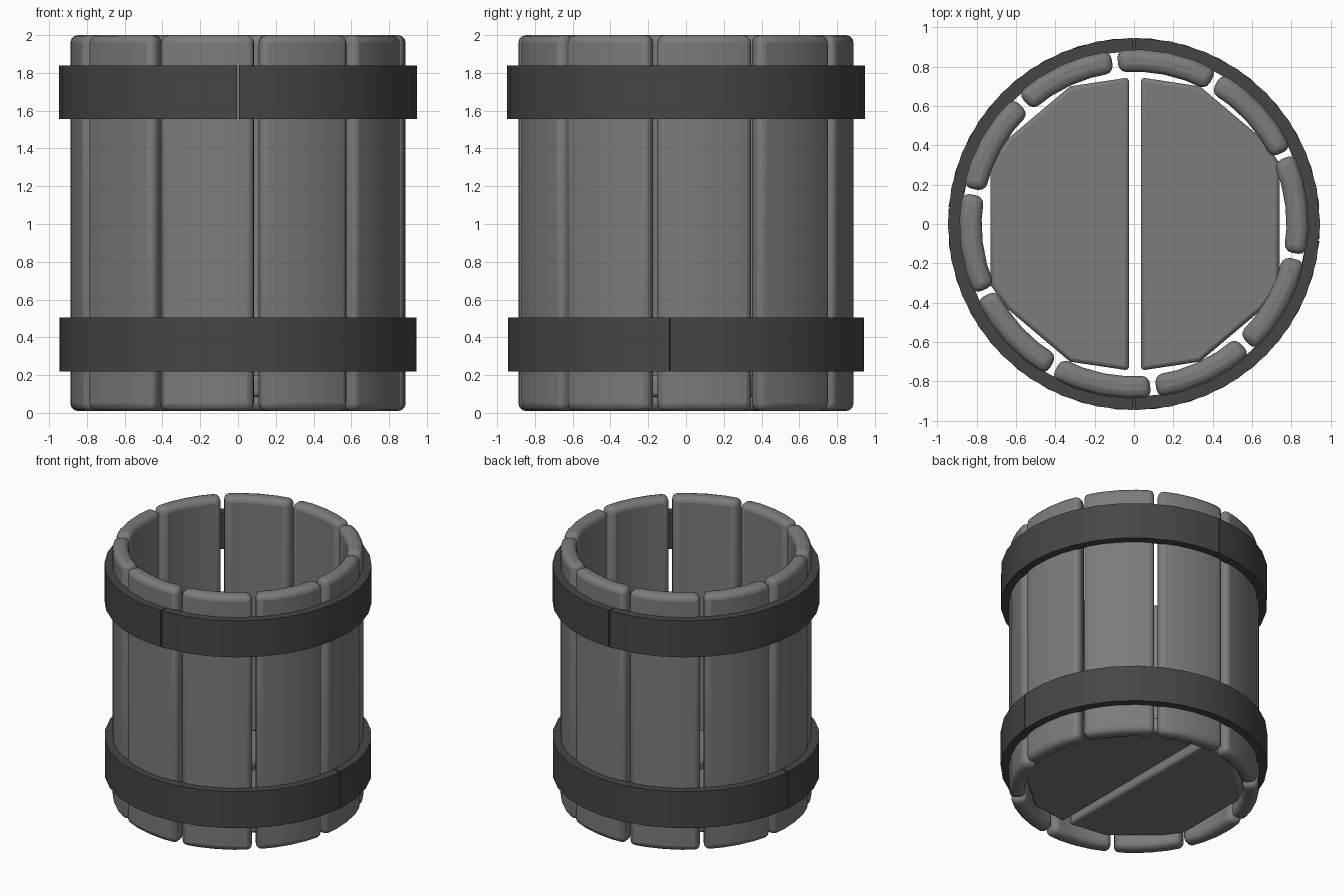
import bpy
import bmesh
from math import radians, sin, cos
from mathutils import Vector

cube = bpy.data.objects.get("Cube")
if cube:
    bpy.data.objects.remove(cube, do_unlink=True)


def make_material(name, value):
    mat = bpy.data.materials.new(name)
    mat.use_nodes = True
    colour = (value, value, value, 1)
    mat.diffuse_color = colour
    mat.node_tree.nodes["Principled BSDF"].inputs["Base Color"].default_value = colour
    return mat


wood = make_material("grey wood", 0.2)
iron = make_material("dark iron", 0.06)


def polar(radius, degrees):
    return Vector((radius * cos(radians(degrees)), radius * sin(radians(degrees))))


def arc_outline(inner, outer, start, end, steps):
    """Closed outline of a curved bar seen from above."""
    angles = [start + (end - start) * i / steps for i in range(steps + 1)]
    return [polar(outer, a) for a in angles] + [polar(inner, a) for a in reversed(angles)]


def prism(name, outline, bottom, top, mat, bevel=0, segments=1):
    """Extrude an outline upward, then round its hard edges."""
    bm = bmesh.new()
    low = [bm.verts.new((p.x, p.y, bottom)) for p in outline]
    high = [bm.verts.new((p.x, p.y, top)) for p in outline]
    count = len(outline)
    bm.faces.new(low)
    bm.faces.new(high)
    for i in range(count):
        j = (i + 1) % count
        bm.faces.new((low[i], low[j], high[j], high[i]))
    bmesh.ops.recalc_face_normals(bm, faces=bm.faces)
    mesh = bpy.data.meshes.new(name)
    bm.to_mesh(mesh)
    bm.free()
    obj = bpy.data.objects.new(name, mesh)
    bpy.context.collection.objects.link(obj)
    mesh.materials.append(mat)
    if bevel:
        mod = obj.modifiers.new("rounded edges", "BEVEL")
        mod.width = bevel
        mod.segments = segments
        mod.limit_method = "ANGLE"
        mod.angle_limit = radians(50)
    bpy.ops.object.select_all(action="DESELECT")
    obj.select_set(True)
    bpy.context.view_layer.objects.active = obj
    bpy.ops.object.shade_smooth_by_angle(angle=radians(30))
    return obj


# Ring of ten rounded staves with narrow gaps
for k in range(10):
    middle = 6.7 + 36 * k
    outline = arc_outline(0.775, 0.888, middle - 17, middle + 17, 4)
    prism(f"stave_{k + 1}", outline, 0.01, 2.0, wood, 0.04, 3)

# Two hoops, each made of two half rings with a fine seam
for name, bottom, seam in (("lower_hoop", 0.22, -5), ("upper_hoop", 1.555, 90)):
    for k in range(2):
        start = seam + 180 * k
        outline = arc_outline(0.88, 0.947, start + 0.3, start + 179.7, 16)
        prism(f"{name}_half_{k + 1}", outline, bottom, bottom + 0.285, iron)

# Floor of two half boards with a slot between them
half_board = [(0.03, 0.745), (0.33, 0.70), (0.65, 0.43), (0.735, 0.31)]
half_board += [(x, -y) for x, y in reversed(half_board)]
for side, name in ((1, "floor_board_left"), (-1, "floor_board_right")):
    outline = [Vector((side * x + 0.005, y)) for x, y in half_board]
    prism(name, outline, 0.085, 0.2, wood, 0.02, 2)
